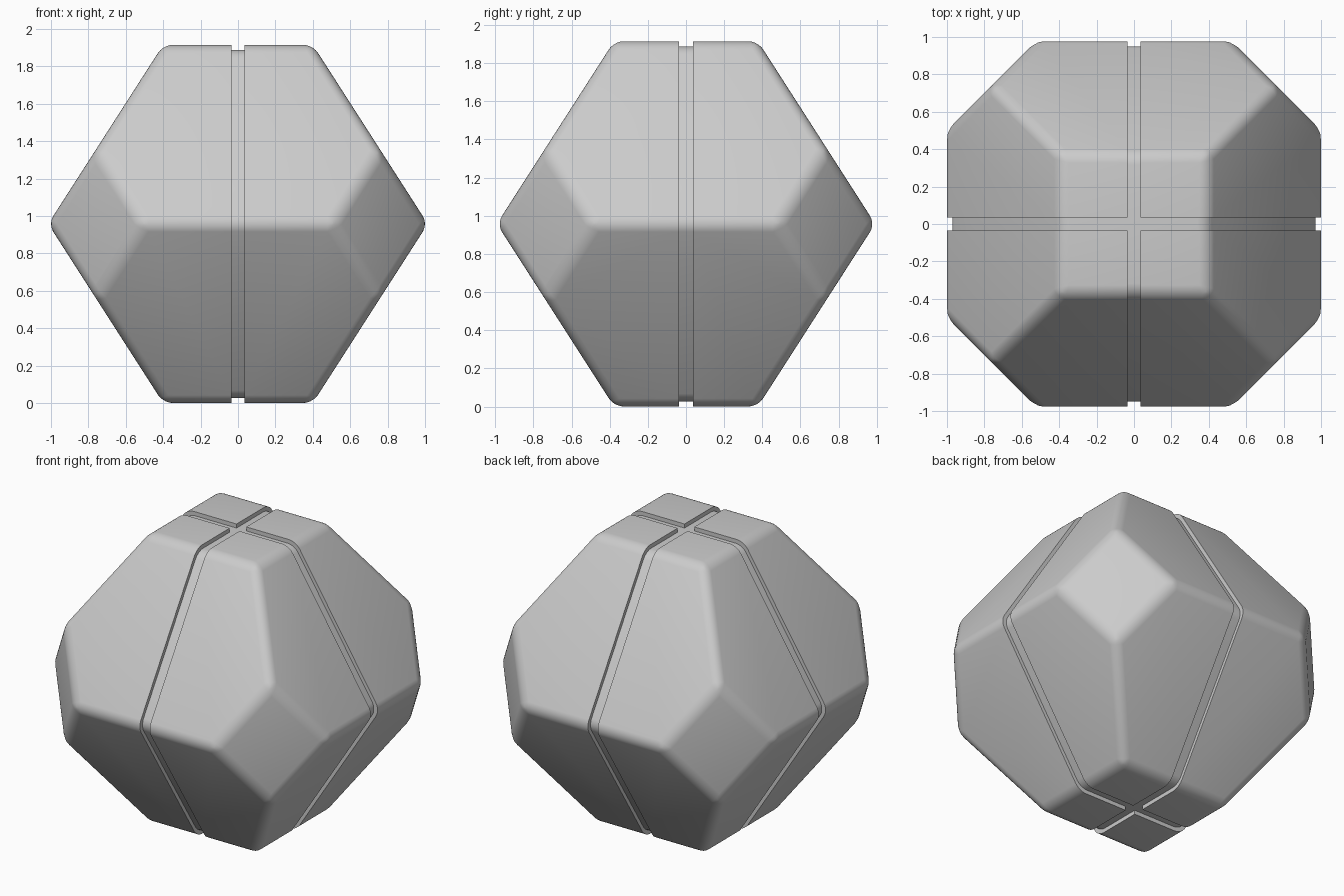
import bpy, bmesh, math
from mathutils import Vector, Matrix

if "Cube" in bpy.data.objects:
    bpy.data.objects.remove(bpy.data.objects["Cube"])

H = 0.9575                     # half height
EQ_X, EQ_Y = 1.015, 0.992      # unrounded equator reach
TOP = 0.40                     # half width of the top and bottom squares
GAP = 0.036                    # half width of the grooves


def cut(bm, co, no):
    """Slice off everything beyond a plane and cap the hole."""
    geom = bm.verts[:] + bm.edges[:] + bm.faces[:]
    bmesh.ops.bisect_plane(bm, geom=geom, dist=1e-6, plane_co=co,
                           plane_no=no, clear_outer=True)
    rim = [e for e in bm.edges if e.is_boundary]
    if rim:
        bmesh.ops.edgeloop_fill(bm, edges=rim)


def rounded_solid():
    """Faceted solid centred on the origin with rounded edges."""
    bm = bmesh.new()
    bmesh.ops.create_cube(bm, size=1, matrix=Matrix.Diagonal((4, 4, 2 * H, 1)))
    run = EQ_X - TOP
    for s in (-1, 1):
        for t in (-1, 1):
            cut(bm, (s * EQ_X, 0, 0), Vector((s * H, 0, t * run)).normalized())
            cut(bm, (0, s * EQ_Y, 0), Vector((0, s * H, t * run)).normalized())
    for s in (-1, 1):
        for t in (-1, 1):
            cut(bm, (s * 0.75, t * 0.75, 0), Vector((s, t, 0)).normalized())
    bmesh.ops.bevel(bm, geom=bm.edges[:], offset=0.05, offset_type='OFFSET',
                    segments=5, profile=0.5, affect='EDGES')
    return bm


def finish(name, bm):
    bmesh.ops.recalc_face_normals(bm, faces=bm.faces[:])
    mesh = bpy.data.meshes.new(name)
    bm.to_mesh(mesh)
    bm.free()
    ob = bpy.data.objects.new(name, mesh)
    ob.location.z = H
    bpy.context.collection.objects.link(ob)
    bpy.ops.object.select_all(action='DESELECT')
    ob.select_set(True)
    bpy.context.view_layer.objects.active = ob
    bpy.ops.object.shade_smooth_by_angle(angle=math.radians(30))
    return ob


# Inner core, seen as the floor of the grooves
core = rounded_solid()
bmesh.ops.scale(core, vec=(0.972, 0.972, 0.972), verts=core.verts[:])
finish("inner_core", core)

# One quarter of the outer shell, mirrored to four with grooves between
quarter = rounded_solid()
cut(quarter, (GAP, 0, 0), (-1, 0, 0))
cut(quarter, (0, GAP, 0), (0, -1, 0))
shell = finish("outer_quarters", quarter)
mirror = shell.modifiers.new("four_quarters", 'MIRROR')
mirror.use_axis = (True, True, False)
mirror.use_mirror_merge = False
